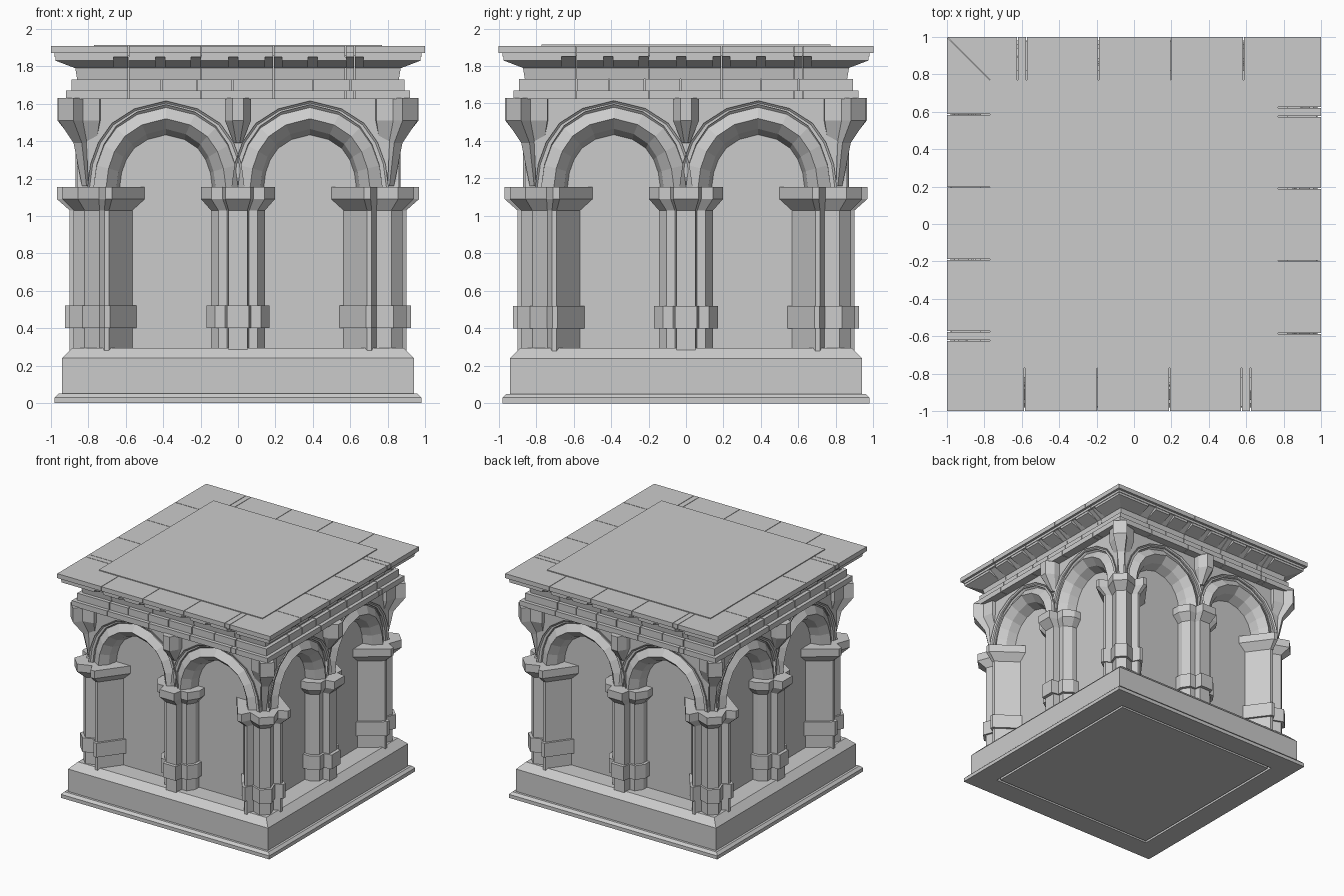
import bpy, bmesh
from mathutils import Matrix, Vector
from math import pi

if "Cube" in bpy.data.objects:
    bpy.data.objects.remove(bpy.data.objects["Cube"])


def loft(name, groups, copies=4):
    """Skin each group of closed rings, cap the ends, repeat around z."""
    bm = bmesh.new()
    for k in range(copies):
        rot = Matrix.Rotation(k * pi / 2, 3, 'Z')
        for rings in groups:
            vs = [[bm.verts.new(rot @ Vector(p)) for p in r] for r in rings]
            n = len(vs[0])
            for a, b in zip(vs, vs[1:]):
                for i in range(n):
                    j = (i + 1) % n
                    bm.faces.new((a[i], a[j], b[j], b[i]))
            bm.faces.new(vs[0][::-1])
            bm.faces.new(vs[-1])
    bmesh.ops.recalc_face_normals(bm, faces=bm.faces)
    me = bpy.data.meshes.new(name)
    bm.to_mesh(me)
    bm.free()
    ob = bpy.data.objects.new(name, me)
    bpy.context.collection.objects.link(ob)
    return ob


def square_stack(name, profile):
    """Square rings from (half width, z) pairs."""
    loft(name, [[[(-h, -h, z), (h, -h, z), (h, h, z), (-h, h, z)] for h, z in profile]], 1)


def tower(plan, centre, levels):
    """Plan outline scaled about a centre at each (scale, z)."""
    cx, cy = centre
    return [[(cx + (x - cx) * s, cy + (y - cy) * s, z) for x, y in plan] for s, z in levels]


def course(name, profile, joints):
    """Row of mitred blocks on each side; profile is (depth, z), joints (x, gap)."""
    groups, start = [], None
    for x, g in joints + [(None, 0)]:
        end = None if x is None else x - g / 2
        a = [(-d if start is None else start, -d, z) for d, z in profile]
        b = [(d if end is None else end, -d, z) for d, z in profile]
        groups.append([a, b])
        start = None if x is None else x + g / 2
    loft(name, groups)


# Plinth and inner wall
square_stack("plinth", [(.77, 0), (.77, .03), (.79, .03), (.79, 0), (.98, 0), (.98, .03),
                        (.96, .05), (.94, .05), (.94, .24), (.885, .295), (.70, .295)])
square_stack("inner_wall", [(.73, .25), (.73, 1.65)])

# Clustered columns: corner and middle
shaft = [(1, .27), (1, 1.03), (1.4, 1.09), (1.4, 1.155)]
band = [(1.14, .40), (1.14, .52)]
half = [(.565, -.73), (.69, -.90), (.715, -.90), (.74, -.85), (.82, -.88)]
corner = half + [(-y, -x) for x, y in reversed(half)] + [(.70, -.70)]
loft("corner_columns", [tower(corner, (.73, -.73), shaft)])
loft("corner_column_bands", [tower(corner, (.73, -.73), band)])
half = [(-.145, -.72), (-.145, -.78), (-.105, -.84), (-.06, -.84), (-.05, -.895)]
middle = half + [(-x, y) for x, y in reversed(half)]
loft("middle_columns", [tower(middle, (0, -.73), [(s if s == 1 else 1.36, z) for s, z in shaft])])
loft("middle_column_bands", [tower(middle, (0, -.73), [(1.17, .40), (1.17, .52)])])

# Pointed arches: moulded ring and spandrel panel
right = [(1, 0), (.96, .27), (.86, .52), (.69, .74), (.40, .91), (0, 1)]
arch = right + [(-x, z) for x, z in reversed(right[:-1])]
mould = [(.42, .46, -.72), (.42, .46, -.86), (.385, .425, -.83), (.32, .365, -.87),
         (.265, .31, -.81), (.245, .275, -.72)]
rings, panels = [], []
for s in (-1, 1):
    rings.append([[(s * .385 + x * w, y, 1.155 + z * h) for w, h, y in mould] for x, z in arch])
    outline = [(.385 + x * .385, 1.155 + z * .44) for x, z in arch]
    outline += [(0, 1.63), (.82, 1.63), (.80, 1.155)]
    panels.append([[(s * x, y, z) for x, z in outline] for y in (-.72, -.85)])
loft("arch_mouldings", rings)
loft("spandrels", panels)

# Hanging brackets under the cornice
plan = [(-.07, -.80), (-.07, -.90), (-.03, -.965), (.03, -.965), (.07, -.90), (.07, -.80)]
loft("middle_brackets", [tower(plan, (0, -.83), [(.3, 1.39), (1, 1.51), (1, 1.63)])])
half = [(.73, -.80), (.74, -.88), (.83, -.90), (.88, -.96)]
plan = half + [(-y, -x) for x, y in reversed(half)] + [(.76, -.76)]
loft("corner_brackets", [tower(plan, (.78, -.78), [(.3, 1.16), (.55, 1.39), (1, 1.51), (1, 1.63)])])

# Cornice courses with stone joints
stones = [(x, .004) for x in (-.585, -.197, .19, .575, .623)]
fine = [(x, .006) for x in (-.585, -.41, -.22, -.03, .19, .40, .6)]
course("architrave", [(.74, 1.625), (.92, 1.625), (.92, 1.67), (.74, 1.67)], stones)
course("frieze", [(.74, 1.67), (.89, 1.67), (.89, 1.73), (.74, 1.73)], fine)
course("upper_frieze", [(.74, 1.73), (.86, 1.73), (.87, 1.79), (.96, 1.85), (.74, 1.85)], stones)
course("soffit_blocks", [(.74, 1.79), (.87, 1.79), (.975, 1.83), (.975, 1.85), (.74, 1.85)],
       [(-.625, .08), (-.415, .05), (-.225, .05), (-.025, .05), (.19, .09), (.40, .05), (.625, .09)])
course("cornice_lip", [(.74, 1.85), (.98, 1.85), (.98, 1.87), (.74, 1.87)], stones)
course("roof_slab_stones", [(.74, 1.87), (1, 1.87), (1, 1.908), (.74, 1.908)], stones)
square_stack("roof_panel", [(.82, 1.60), (.82, 1.86), (.77, 1.86), (.77, 1.915)])
